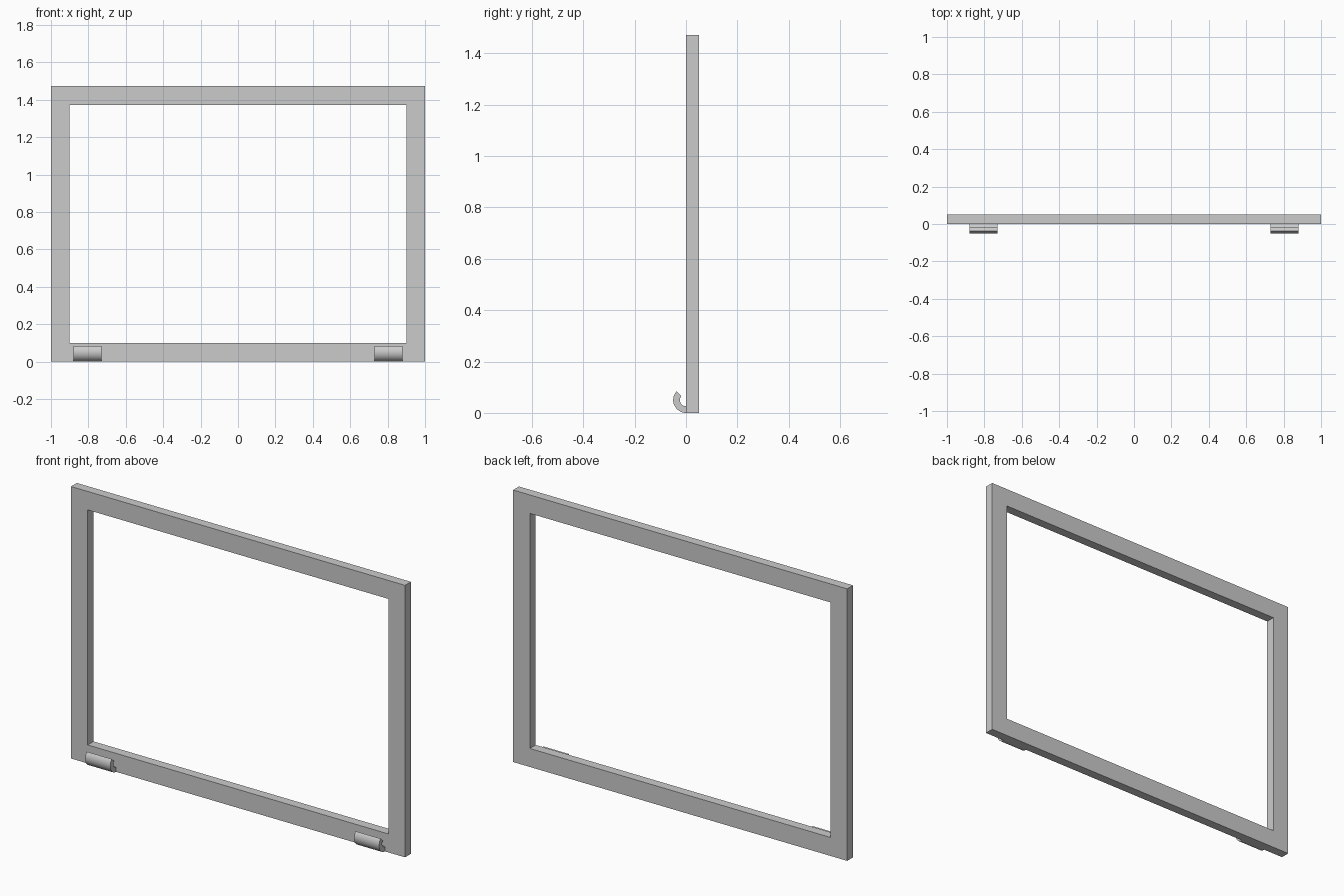
import bpy
import bmesh
from math import sin, cos, radians

cube = bpy.data.objects.get("Cube")
if cube:
    bpy.data.objects.remove(cube, do_unlink=True)

grey = bpy.data.materials.new("plain grey")
grey.use_nodes = True
colour = (0.6, 0.6, 0.6, 1)
grey.diffuse_color = colour
grey.node_tree.nodes["Principled BSDF"].inputs["Base Color"].default_value = colour

WIDTH, HEIGHT, DEPTH, BORDER = 2.0, 1.472, 0.05, 0.1
HOOK_OUTER, HOOK_INNER = 0.05, 0.024


def finish(bm, name):
    bmesh.ops.recalc_face_normals(bm, faces=bm.faces)
    mesh = bpy.data.meshes.new(name)
    bm.to_mesh(mesh)
    bm.free()
    mesh.materials.append(grey)
    obj = bpy.data.objects.new(name, mesh)
    bpy.context.collection.objects.link(obj)
    return obj


def extrude(bm, faces, vector):
    new = bmesh.ops.extrude_face_region(bm, geom=faces)["geom"]
    verts = [v for v in new if isinstance(v, bmesh.types.BMVert)]
    bmesh.ops.translate(bm, verts=verts, vec=vector)


def strip(bm, first, second, closed):
    """Quads joining two matching rows of points."""
    a = [bm.verts.new(p) for p in first]
    b = [bm.verts.new(p) for p in second]
    n = len(a)
    return [bm.faces.new((a[i], a[(i + 1) % n], b[(i + 1) % n], b[i]))
            for i in range(n if closed else n - 1)]


# Rectangular frame with an open middle
def rectangle(inset):
    x, low, high = WIDTH / 2 - inset, inset, HEIGHT - inset
    return [(-x, 0, low), (x, 0, low), (x, 0, high), (-x, 0, high)]


bm = bmesh.new()
extrude(bm, strip(bm, rectangle(0), rectangle(BORDER), True), (0, DEPTH, 0))
finish(bm, "frame")


# Curved hooks at the lower front edge
def arc(radius, x, steps=16):
    angles = [radians(270 - 132 * i / steps) for i in range(steps + 1)]
    return [(x, radius * cos(a), HOOK_OUTER + radius * sin(a)) for a in angles]


for name, x in (("left_hook", 0.73), ("right_hook", -0.88)):
    bm = bmesh.new()
    extrude(bm, strip(bm, arc(HOOK_OUTER, x), arc(HOOK_INNER, x), False), (0.15, 0, 0))
    hook = finish(bm, name)
    bpy.ops.object.select_all(action="DESELECT")
    hook.select_set(True)
    bpy.context.view_layer.objects.active = hook
    bpy.ops.object.shade_smooth_by_angle(angle=radians(30))
